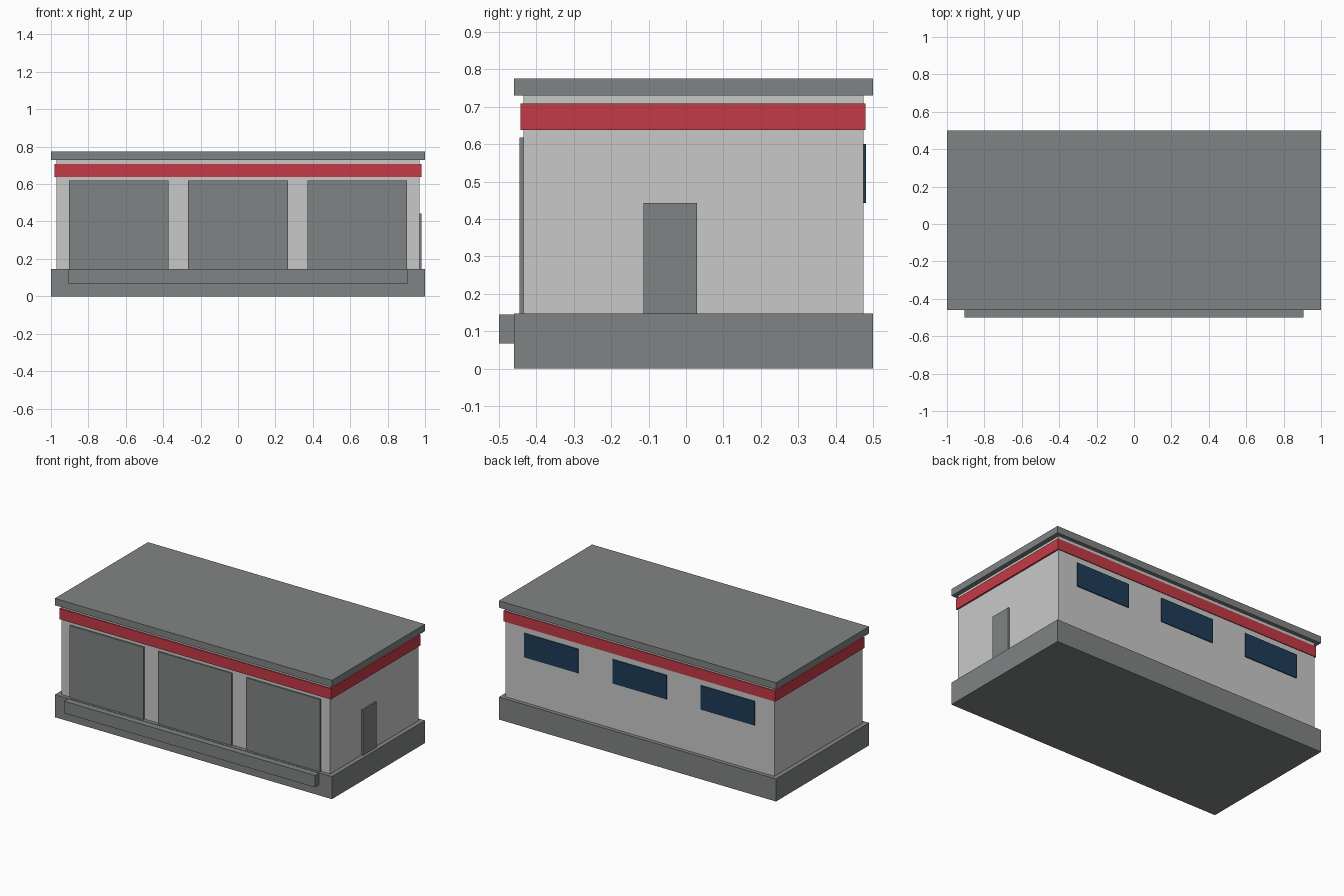
import bpy
import bmesh
from mathutils import Vector

cube = bpy.data.objects.get("Cube")
if cube:
    bpy.data.objects.remove(cube, do_unlink=True)


def material(name, rgb):
    mat = bpy.data.materials.new(name)
    mat.use_nodes = True
    color = (*rgb, 1.0)
    mat.diffuse_color = color
    mat.node_tree.nodes["Principled BSDF"].inputs["Base Color"].default_value = color
    return mat


concrete = material("concrete grey", (0.216, 0.231, 0.227))
plaster = material("light wall grey", (0.584, 0.584, 0.584))
red = material("trim red", (0.552, 0.042, 0.060))
glass = material("dark blue glass", (0.013, 0.045, 0.095))


def box(name, x, y, z, mat):
    """Box between the given (low, high) limits on each axis."""
    low, high = map(Vector, zip(x, y, z))
    bm = bmesh.new()
    bmesh.ops.create_cube(bm, size=1)
    bmesh.ops.scale(bm, vec=high - low, verts=bm.verts)
    bmesh.ops.translate(bm, vec=(low + high) / 2, verts=bm.verts)
    mesh = bpy.data.meshes.new(name)
    bm.to_mesh(mesh)
    bm.free()
    mesh.materials.append(mat)
    obj = bpy.data.objects.new(name, mesh)
    bpy.context.collection.objects.link(obj)
    return obj


floor, eaves = 0.147, 0.73
front, back = -0.435, 0.475

# Main body, stacked from the ground up
box("foundation", (-1, 1), (-0.46, 0.5), (0, floor), concrete)
box("walls", (-0.97, 0.97), (front, back), (floor, eaves), plaster)
box("trim_band", (-0.98, 0.98), (-0.442, 0.48), (0.638, 0.708), red)
box("roof_slab", (-1, 1), (-0.46, 0.5), (eaves, 0.775), concrete)

# Loading ledge along the front
box("loading_ledge", (-0.905, 0.905), (-0.5, -0.46), (0.067, 0.145), concrete)

# Three bay doors in front, three high windows at the back
for i, side in enumerate(("right", "middle", "left")):
    cx = (i - 1) * 0.637
    box(f"bay_door_{side}", (cx - 0.266, cx + 0.266), (-0.445, front),
        (floor, 0.618), concrete)
    box(f"window_{side}", (cx - 0.195, cx + 0.195), (back, 0.481),
        (0.443, 0.6), glass)

# Side entrance
box("side_door", (0.97, 0.98), (-0.113, 0.03), (floor, 0.443), concrete)
